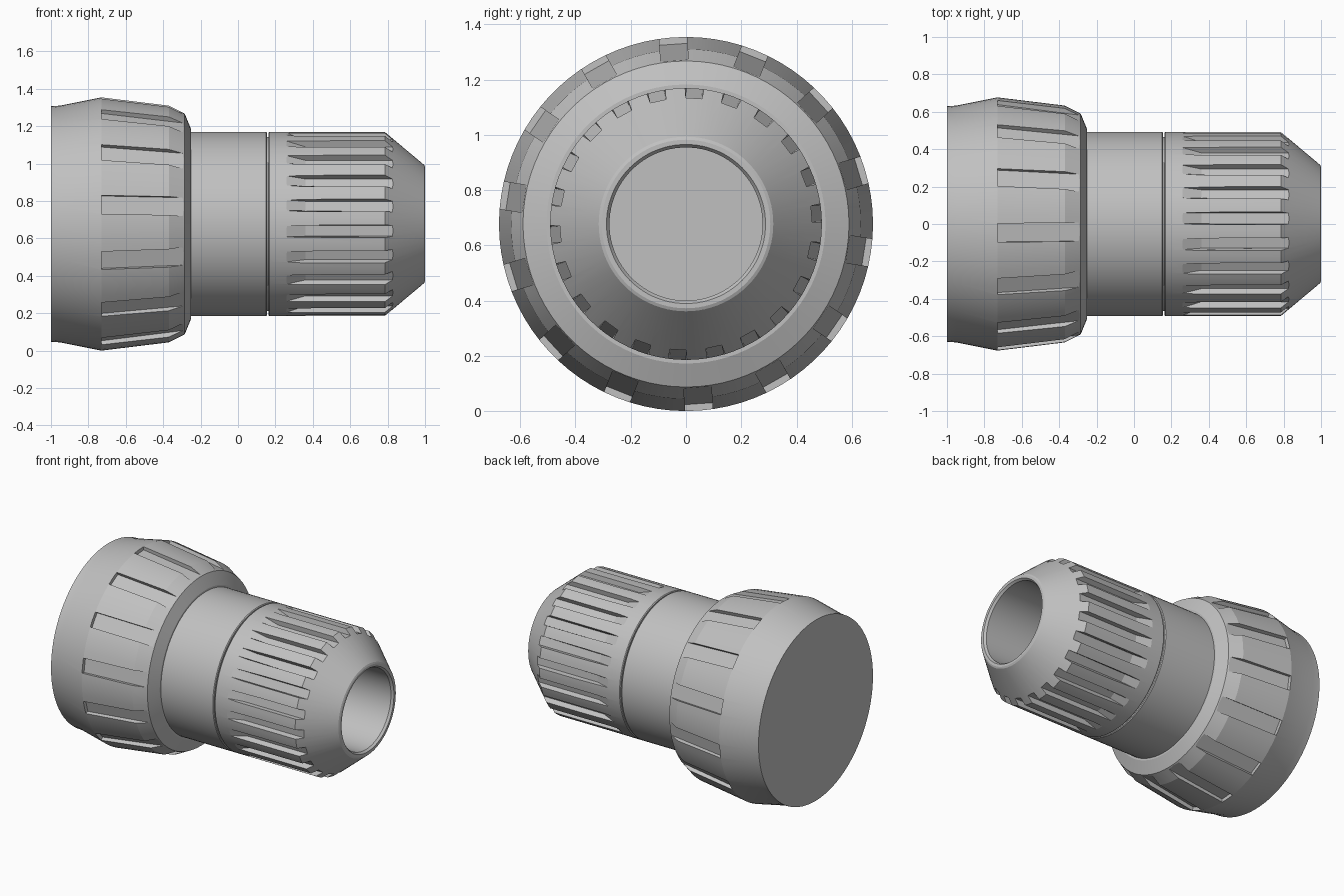
import bpy, bmesh, math
from mathutils import Matrix, Vector

if "Cube" in bpy.data.objects:
    bpy.data.objects.remove(bpy.data.objects["Cube"])

CZ = 0.677  # height of the long axis
grey = bpy.data.materials.new("light grey plastic")
grey.diffuse_color = (0.53, 0.53, 0.53, 1)
grey.use_nodes = True
grey.node_tree.nodes["Principled BSDF"].inputs["Base Color"].default_value = grey.diffuse_color


def make_object(name, bm):
    bmesh.ops.recalc_face_normals(bm, faces=bm.faces)
    mesh = bpy.data.meshes.new(name)
    bm.to_mesh(mesh)
    bm.free()
    obj = bpy.data.objects.new(name, mesh)
    bpy.context.collection.objects.link(obj)
    obj.location.z = CZ
    mesh.materials.append(grey)
    return obj


def revolve(name, profile, segments):
    """Turn an (x, radius) profile around the x axis; zero radius closes an end."""
    bm = bmesh.new()
    verts = [bm.verts.new((x, 0, r)) for x, r in profile]
    edges = [bm.edges.new(pair) for pair in zip(verts, verts[1:])]
    bmesh.ops.spin(bm, geom=verts + edges, cent=(0, 0, 0), axis=(1, 0, 0),
                   angle=math.tau, steps=segments)
    bmesh.ops.remove_doubles(bm, verts=bm.verts, dist=1e-5)
    return make_object(name, bm)


def slot_cutters(name, outline, half_in, half_out, count, start):
    """Ring of prisms from an (x, radius, side) outline; side picks the width."""
    bm = bmesh.new()
    for i in range(count):
        turn = Matrix.Rotation(math.radians(start - 90) + i * math.tau / count, 3, 'X')
        rings = []
        for sign in (-1, 1):
            rings.append([bm.verts.new(turn @ Vector(
                (x, sign * (half_out if outer else half_in), r)))
                for x, r, outer in outline])
        a, b = rings
        bm.faces.new(a)
        bm.faces.new(b[::-1])
        n = len(a)
        for k in range(n):
            bm.faces.new((a[k], b[k], b[(k + 1) % n], a[(k + 1) % n]))
    obj = make_object(name, bm)
    obj.hide_render = True
    obj.hide_set(True)
    return obj


def cut(obj, cutter):
    mod = obj.modifiers.new("slots", 'BOOLEAN')
    mod.operation = 'DIFFERENCE'
    mod.solver = 'EXACT'
    mod.object = cutter
    bpy.ops.object.select_all(action='DESELECT')
    bpy.context.view_layer.objects.active = obj
    obj.select_set(True)
    bpy.ops.object.modifier_apply(modifier=mod.name)
    bpy.data.objects.remove(cutter)


def smooth(obj):
    bpy.ops.object.select_all(action='DESELECT')
    bpy.context.view_layer.objects.active = obj
    obj.select_set(True)
    bpy.ops.object.shade_smooth_by_angle(angle=math.radians(14))


# wide rear collar with a flat closed end
collar = revolve("rear_collar", [
    (-1, 0), (-1, 0.63), (-0.95, 0.633), (-0.73, 0.677), (-0.37, 0.633),
    (-0.285, 0.59), (-0.25, 0.505), (-0.25, 0)], 84)
cut(collar, slot_cutters("collar_slot_cutter", [
    (-0.73, 0.652, 0), (-0.285, 0.592, 0), (-0.285, 0.8, 1), (-0.73, 0.8, 1)],
    0.05, 0.05, 14, 94))

# plain neck, reaching inside the collar
neck = revolve("neck", [
    (-0.27, 0), (-0.27, 0.492), (0.15, 0.492), (0.155, 0.487), (0.155, 0)], 88)

# thin recessed ring between neck and grip
ring = revolve("groove_ring", [
    (0.14, 0), (0.14, 0.465), (0.18, 0.465), (0.18, 0)], 88)

# ribbed grip with tapered nose and round bore
grip = revolve("ribbed_grip", [
    (0.163, 0), (0.163, 0.487), (0.168, 0.492), (0.785, 0.492), (0.995, 0.316),
    (1, 0.305), (1, 0.288), (0.985, 0.277), (0.2, 0.277), (0.2, 0)], 88)
cut(grip, slot_cutters("grip_slot_cutter", [
    (0.25, 0.495, 0), (0.36, 0.456, 0), (0.95, 0.456, 0), (0.95, 0.6, 1), (0.25, 0.6, 1)],
    0.029, 0.05, 22, 86.4))

for part in (collar, neck, ring, grip):
    smooth(part)
